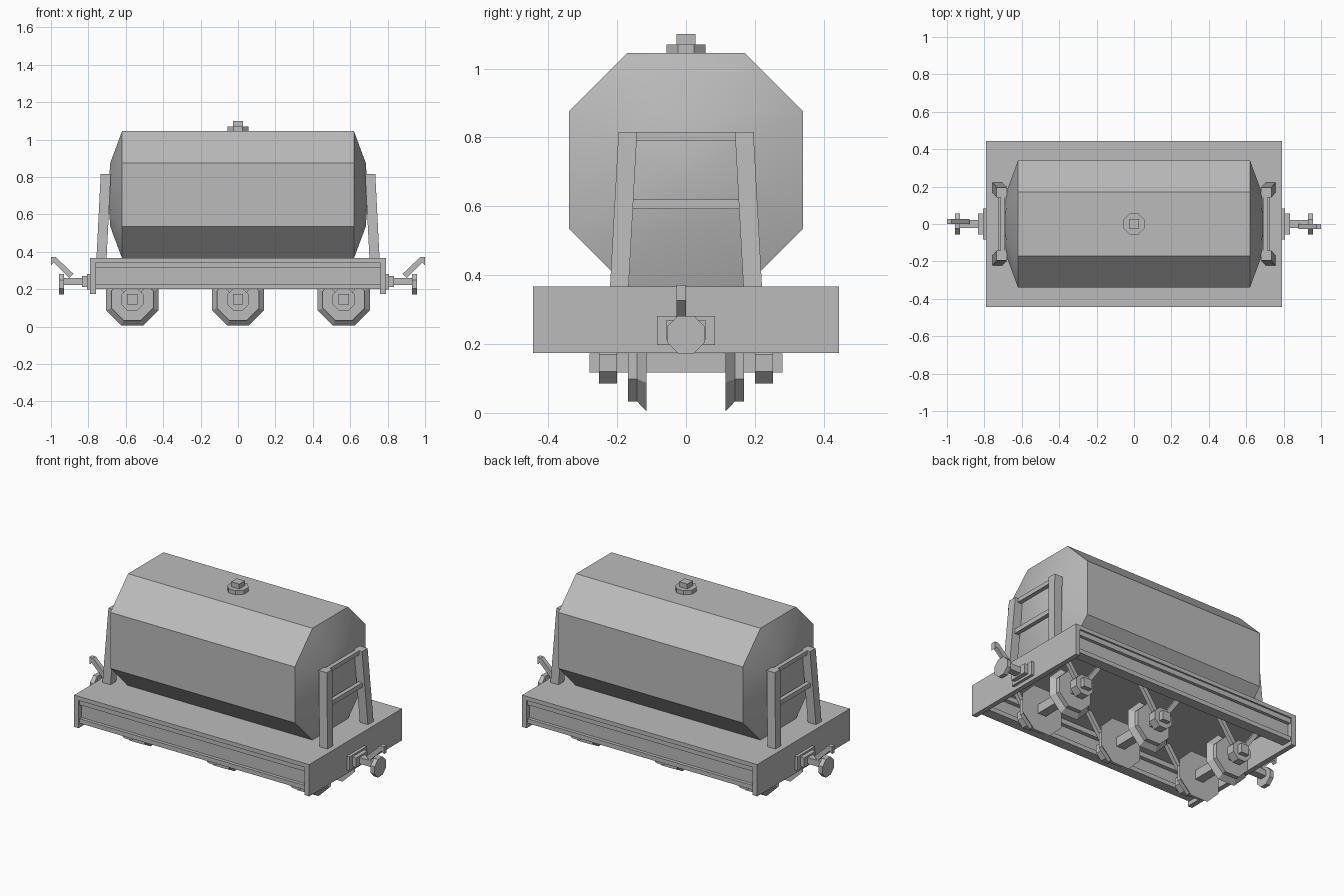
import bpy, bmesh, math
from mathutils import Vector, Matrix

if "Cube" in bpy.data.objects:
    bpy.data.objects.remove(bpy.data.objects["Cube"], do_unlink=True)

grey = bpy.data.materials.new("plain grey")
grey.use_nodes = True
grey.diffuse_color = (0.5, 0.5, 0.5, 1)
grey.node_tree.nodes["Principled BSDF"].inputs["Base Color"].default_value = (0.5, 0.5, 0.5, 1)


def finish(name, bm, turn=False):
    bmesh.ops.recalc_face_normals(bm, faces=bm.faces)
    mesh = bpy.data.meshes.new(name)
    if turn:
        bm.transform(Matrix.Rotation(math.pi, 4, "Z"))
    bm.to_mesh(mesh)
    bm.free()
    mesh.materials.append(grey)
    ob = bpy.data.objects.new(name, mesh)
    bpy.context.collection.objects.link(ob)
    return ob


def box(name, x, y, z, turn=False):
    bm = bmesh.new()
    bmesh.ops.create_cube(bm, size=1)
    for v in bm.verts:
        v.co = [lo + (hi - lo) * (c + 0.5) for c, (lo, hi) in zip(v.co, (x, y, z))]
    return finish(name, bm, turn)


def loft(name, rings, turn=False):
    """Join matching loops of points and cap both ends."""
    bm = bmesh.new()
    loops = [[bm.verts.new(p) for p in r] for r in rings]
    n = len(loops[0])
    for a, b in zip(loops, loops[1:]):
        for i in range(n):
            bm.faces.new((a[i], a[(i + 1) % n], b[(i + 1) % n], b[i]))
    bm.faces.new(loops[0])
    bm.faces.new(loops[-1])
    return finish(name, bm, turn)


def octagon(r, k=0.414):
    s = r * k
    return [(r, -s), (r, s), (s, r), (-s, r), (-r, s), (-r, -s), (-s, -r), (s, -r)]


def strut(name, a, b, wx, wy):
    """Slanted bar with level ends."""
    def ring(p):
        return [(p[0] + i * wx, p[1] + j * wy, p[2])
                for i, j in ((-1, -1), (1, -1), (1, 1), (-1, 1))]
    return loft(name, [ring(a), ring(b)])


# Tank barrel with shallow domed ends
profile = [(-0.695, 0.05), (-0.683, 0.5), (-0.62, 1), (0.62, 1), (0.683, 0.5), (0.695, 0.05)]
tank = loft("tank", [[(x, u, 0.705 + v) for u, v in octagon(0.34 * s, 0.5)] for x, s in profile])
bpy.context.view_layer.objects.active = tank
tank.select_set(True)
bpy.ops.object.shade_smooth_by_angle(angle=math.radians(30))
tank.select_set(False)

# Filler lid
loft("filler_collar", [[(u, v, z) for u, v in octagon(0.056)] for z in (1.03, 1.07)])
box("filler_cap", (-0.027, 0.027), (-0.027, 0.027), (1.06, 1.1))

# Deck
box("deck", (-0.79, 0.79), (-0.445, 0.445), (0.342, 0.367))

# Channel sills along both sides
for side, s in (("right", -1), ("left", 1)):
    def across(a, b):
        return tuple(sorted((s * a, s * b)))
    box(side + "_sill_web", (-0.77, 0.77), across(0.395, 0.415), (0.2, 0.345))
    box(side + "_sill_upper_flange", (-0.77, 0.77), across(0.37, 0.435), (0.312, 0.342))
    box(side + "_sill_lower_flange", (-0.77, 0.77), across(0.37, 0.435), (0.2, 0.227))

# Wheelsets
axle_z = 0.145
for i, x in enumerate((-0.565, 0, 0.565)):
    box(f"axle_{i}", (x - 0.028, x + 0.028), (-0.28, 0.28), (axle_z - 0.028, axle_z + 0.028))
    for side, s in (("right", -1), ("left", 1)):
        def disc(part, steps):
            loft(f"{side}_{part}_{i}",
                 [[(x + u, s * y, axle_z + v) for u, v in octagon(r)] for y, r in steps])
        disc("wheel", [(0.115, 0.14), (0.142, 0.112), (0.168, 0.112)])
        disc("axle_box", [(0.2, 0.06), (0.252, 0.06)])
        for lean in (-1, 1):
            strut(f"{side}_axle_strut_{i}", (x + lean * 0.02, s * 0.22, axle_z + 0.02),
                  (x + lean * 0.15, s * 0.22, 0.35), 0.016, 0.012)

# Both ends: headstock, tank frame and coupling
for end, turn in (("left_end", False), ("right_end", True)):
    d = -1 if turn else 1
    box(end + "_headstock", (0.76, 0.79), (-0.445, 0.445), (0.174, 0.367), turn)
    for s in (-1, 1):
        strut(end + "_frame_post", (d * 0.73, s * 0.194, 0.36), (d * 0.707, s * 0.169, 0.815), 0.027, 0.027)
    box(end + "_top_rung", (0.69, 0.715), (-0.16, 0.16), (0.79, 0.815), turn)
    box(end + "_middle_rung", (0.703, 0.728), (-0.17, 0.17), (0.592, 0.62), turn)
    box(end + "_coupling_plate", (0.78, 0.808), (-0.084, 0.084), (0.197, 0.281), turn)
    box(end + "_coupling_block", (0.8, 0.833), (-0.056, 0.056), (0.212, 0.27), turn)
    box(end + "_coupling_shaft", (0.82, 0.945), (-0.022, 0.022), (0.222, 0.26), turn)
    loft(end + "_buffer_disc",
         [[(x, u, 0.227 + v) for u, v in octagon(0.055)] for x in (0.93, 0.957)], turn)
    hook = [(0.88, 0.282), (0.902, 0.26), (0.985, 0.342), (1.0, 0.327), (1.0, 0.372), (0.975, 0.372)]
    loft(end + "_coupling_hook", [[(x, y, z) for x, z in hook] for y in (-0.027, 0)], turn)
